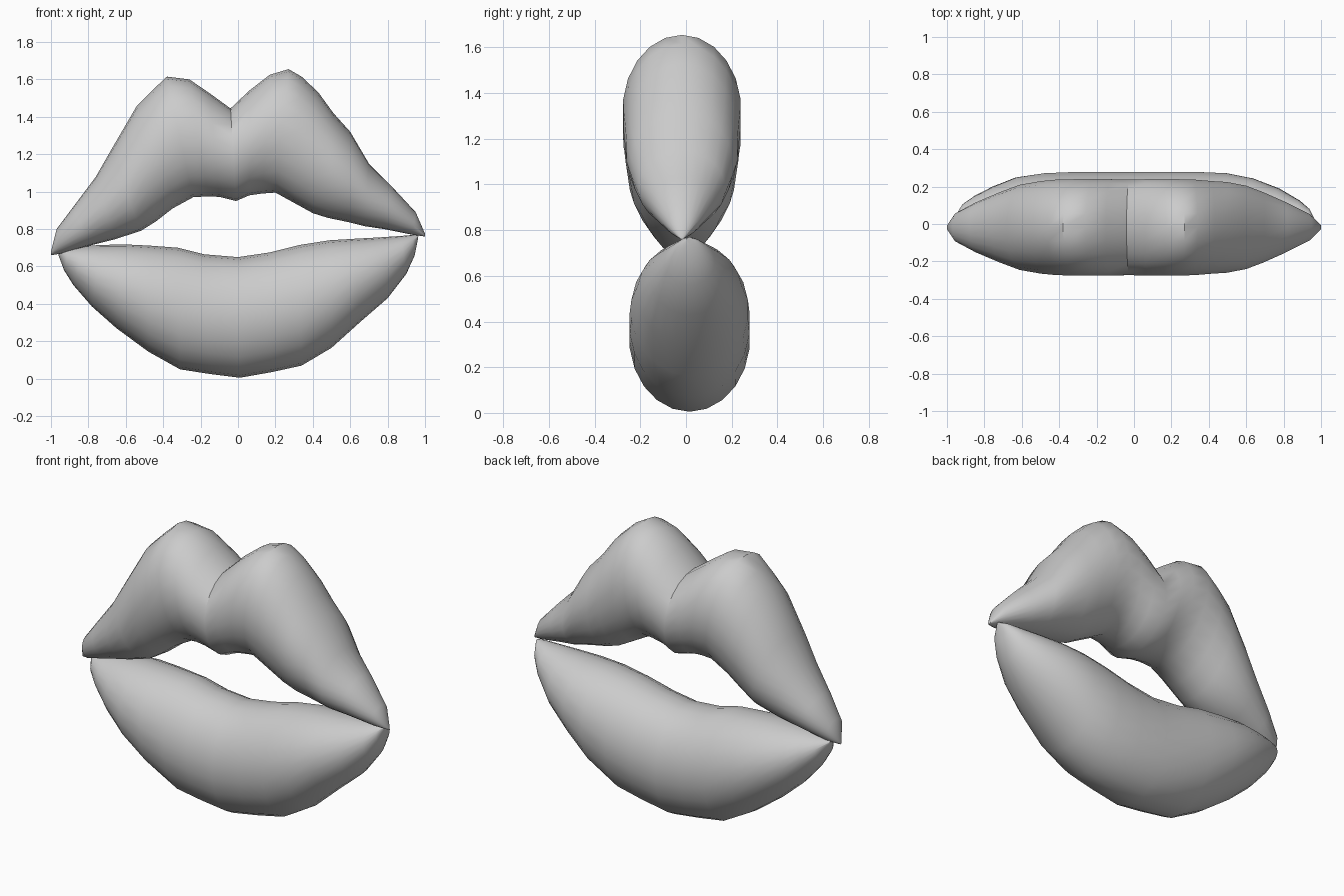
import bpy, bmesh, math

SIDES = 22


def lip(name, stations, y_off):
    """Loft oval rings; station = (top x, top z, bottom x, bottom z, half depth)."""
    bm = bmesh.new()
    rings = []
    for tx, tz, bx, bz, d in stations:
        ring = []
        for i in range(SIDES):
            a = 2 * math.pi * i / SIDES
            t = (1 + math.cos(a)) / 2
            ring.append(bm.verts.new((bx + (tx - bx) * t,
                                      y_off + d * math.sin(a),
                                      bz + (tz - bz) * t)))
        rings.append(ring)
    for r, s in zip(rings, rings[1:]):
        for i in range(SIDES):
            j = (i + 1) % SIDES
            bm.faces.new((r[i], r[j], s[j], s[i]))
    bm.faces.new(rings[0])
    bm.faces.new(rings[-1])
    bmesh.ops.recalc_face_normals(bm, faces=bm.faces[:])
    me = bpy.data.meshes.new(name)
    bm.to_mesh(me)
    bm.free()
    ob = bpy.data.objects.new(name, me)
    bpy.context.collection.objects.link(ob)
    bpy.ops.object.select_all(action='DESELECT')
    ob.select_set(True)
    bpy.context.view_layer.objects.active = ob
    bpy.ops.object.shade_smooth_by_angle(angle=math.radians(45))
    return ob


# Upper lip: two peaks with a notch near the middle
lip("upper_lip", [
    (-1.00, .68, -1.00, .66, .01),
    (-.97, .80, -.94, .67, .075),
    (-.88, .92, -.80, .71, .135),
    (-.76, 1.08, -.66, .745, .19),
    (-.68, 1.22, -.52, .79, .23),
    (-.54, 1.46, -.44, .84, .25),
    (-.46, 1.54, -.35, .91, .258),
    (-.38, 1.615, -.24, .97, .26),
    (-.26, 1.60, -.16, .975, .26),
    (-.15, 1.525, -.10, .972, .26),
    (-.04, 1.445, -.01, .95, .258),
    (.06, 1.54, .06, .98, .26),
    (.17, 1.625, .13, .99, .26),
    (.27, 1.655, .20, .995, .26),
    (.34, 1.615, .30, .94, .258),
    (.43, 1.53, .40, .885, .25),
    (.51, 1.42, .48, .86, .245),
    (.60, 1.32, .60, .835, .225),
    (.70, 1.15, .68, .815, .19),
    (.82, 1.03, .78, .80, .14),
    (.95, .89, .93, .77, .07),
    (1.00, .775, 1.00, .76, .01),
], -.018)

# Lower lip: full crescent
lip("lower_lip", [
    (-.965, .69, -.96, .66, .015),
    (-.90, .70, -.93, .58, .09),
    (-.82, .71, -.88, .50, .135),
    (-.73, .715, -.78, .385, .185),
    (-.61, .718, -.65, .27, .235),
    (-.48, .712, -.48, .145, .258),
    (-.32, .70, -.31, .05, .265),
    (-.18, .665, -.15, .025, .265),
    (0, .65, .01, .005, .265),
    (.17, .675, .18, .035, .265),
    (.33, .715, .34, .07, .265),
    (.49, .74, .50, .165, .258),
    (.62, .748, .65, .30, .23),
    (.75, .755, .80, .43, .175),
    (.87, .763, .90, .56, .11),
    (.93, .768, .945, .66, .065),
    (.965, .77, .96, .735, .015),
], .016)
